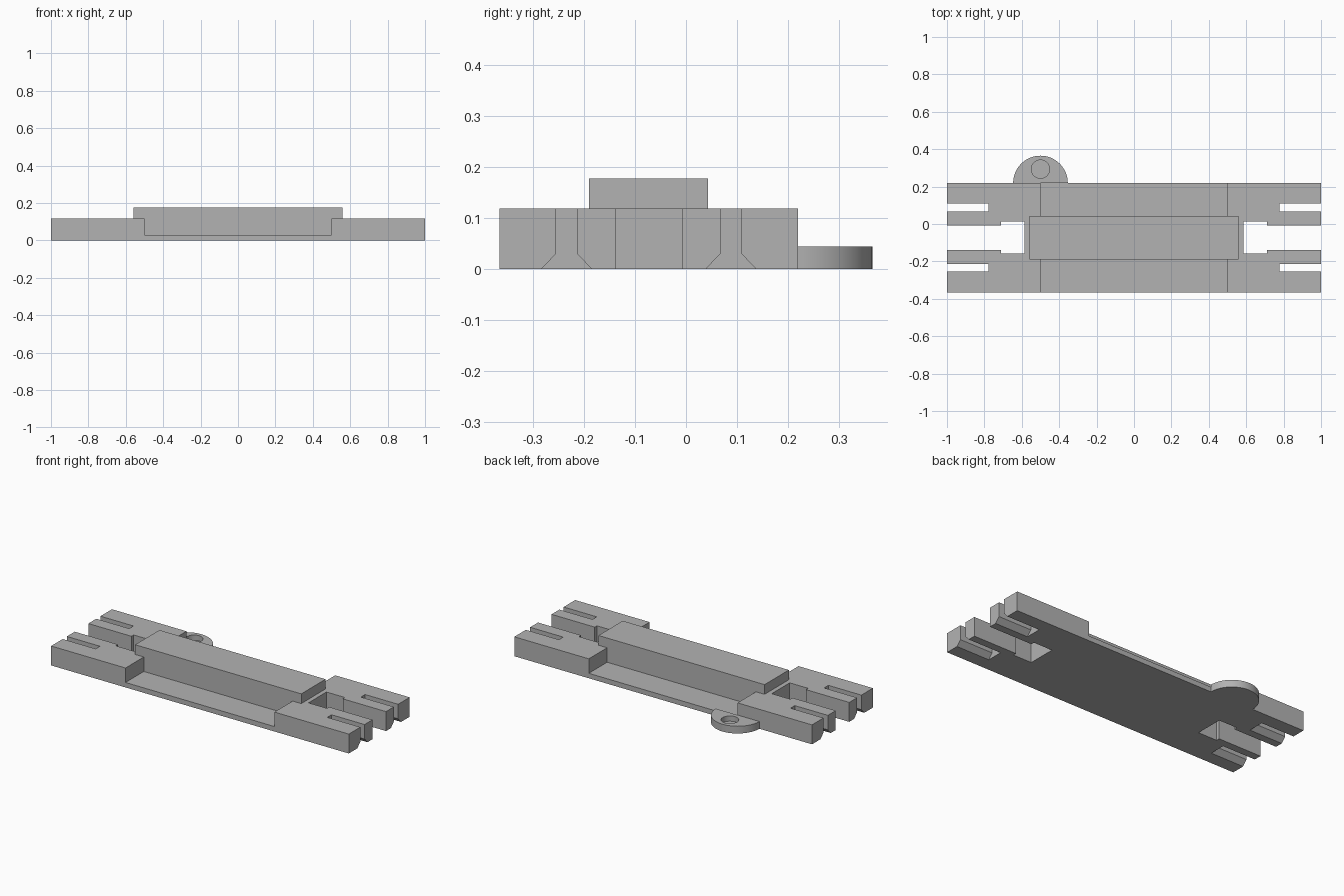
import bpy, bmesh, math
from mathutils import Vector

if "Cube" in bpy.data.objects:
    bpy.data.objects.remove(bpy.data.objects["Cube"])

MID_Y = -0.073        # symmetry line of the body

grey = bpy.data.materials.new("mid grey")
grey.diffuse_color = (0.45, 0.45, 0.45, 1)
grey.use_nodes = True
grey.node_tree.nodes["Principled BSDF"].inputs["Base Color"].default_value = grey.diffuse_color


def prism(name, points, offset):
    """Extrude a closed 3D polygon by an offset vector."""
    bm = bmesh.new()
    face = bm.faces.new([bm.verts.new(p) for p in points])
    ext = bmesh.ops.extrude_face_region(bm, geom=[face])
    moved = [v for v in ext["geom"] if isinstance(v, bmesh.types.BMVert)]
    bmesh.ops.translate(bm, verts=moved, vec=Vector(offset))
    bmesh.ops.recalc_face_normals(bm, faces=bm.faces[:])
    mesh = bpy.data.meshes.new(name)
    bm.to_mesh(mesh)
    bm.free()
    mesh.materials.append(grey)
    obj = bpy.data.objects.new(name, mesh)
    bpy.context.collection.objects.link(obj)
    return obj


def box(name, x0, x1, y0, y1, z0, z1):
    return prism(name, [(x0, y0, z0), (x1, y0, z0), (x1, y1, z0), (x0, y1, z0)],
                 (0, 0, z1 - z0))


def cut(target, cutter):
    """Subtract the cutter from the target and discard it."""
    mod = target.modifiers.new("cut", 'BOOLEAN')
    mod.operation, mod.solver, mod.object = 'DIFFERENCE', 'EXACT', cutter
    cutter.hide_render = True
    bpy.ops.object.select_all(action='DESELECT')
    bpy.context.view_layer.objects.active = target
    target.select_set(True)
    bpy.ops.object.modifier_apply(modifier=mod.name)
    bpy.data.objects.remove(cutter, do_unlink=True)


# Body slab with a low floor between the two raised ends
body = box("body", -1, 1, -0.365, 0.219, 0, 0.118)
cut(body, box("recess_cutter", -0.5, 0.5, -0.5, 0.5, 0.03, 0.3))

for s in (-1, 1):
    # T-shaped opening through the middle of each end
    half = [(1.1, 0.065), (0.71, 0.065), (0.71, 0.086), (0.585, 0.086)]
    outline = half + [(x, -y) for x, y in reversed(half)]
    cut(body, prism("opening_cutter", [(s * x, MID_Y + y, -0.1) for x, y in outline],
                    (0, 0, 0.4)))
    # Narrow slots, flared at the underside
    for t in (-1, 1):
        yc = MID_Y + t * 0.161
        side = [(0.069, -0.02), (0.049, 0), (0.0205, 0.03), (0.0205, 0.2)]
        profile = side + [(-y, z) for y, z in reversed(side)]
        cut(body, prism("slot_cutter", [(s * 0.778, yc + y, z) for y, z in profile],
                        (s * 0.4, 0, 0)))

# Raised central block
box("center_block", -0.558, 0.558, -0.19, 0.043, 0.03, 0.177)

# Half-round side tab with a blind round hole
R, N = 0.146, 48
arc = [(-0.5 + R * math.cos(math.pi * i / N), 0.219 + R * math.sin(math.pi * i / N), 0)
       for i in range(N + 1)]
tab = prism("side_tab", arc, (0, 0, 0.044))
hole = [(-0.5 + 0.049 * math.cos(2 * math.pi * i / 32),
         0.293 + 0.049 * math.sin(2 * math.pi * i / 32), 0.012) for i in range(32)]
cut(tab, prism("hole_cutter", hole, (0, 0, 0.1)))
bpy.ops.object.shade_smooth_by_angle(angle=math.radians(30))
